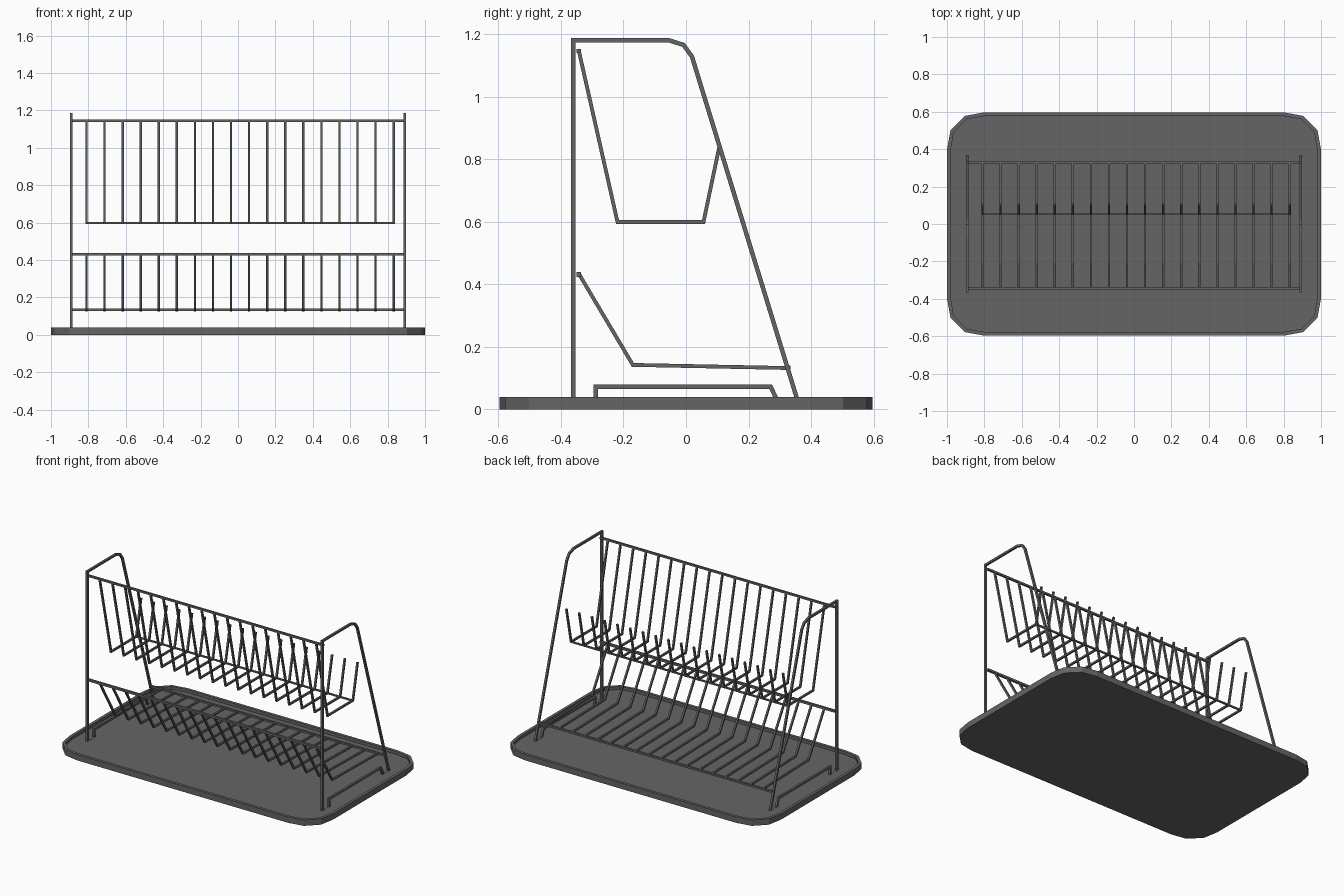
import bpy, bmesh, math
from mathutils import Vector

if "Cube" in bpy.data.objects:
    bpy.data.objects.remove(bpy.data.objects["Cube"])

WIRE = 0.0065   # half thickness of the square wire

# Dark grey coated metal
dark = bpy.data.materials.new("dark_grey")
dark.diffuse_color = (0.13, 0.13, 0.13, 1)
dark.use_nodes = True
dark.node_tree.nodes["Principled BSDF"].inputs["Base Color"].default_value = dark.diffuse_color


def finish(bm, name):
    bmesh.ops.recalc_face_normals(bm, faces=bm.faces[:])
    me = bpy.data.meshes.new(name)
    bm.to_mesh(me)
    bm.free()
    me.materials.append(dark)
    ob = bpy.data.objects.new(name, me)
    bpy.context.collection.objects.link(ob)
    return ob


def wire(name, path, x, closed=False, r=WIRE):
    """Square wire swept with mitred bends along a (y, z) path at constant x."""
    pts = [Vector(p) for p in path]
    n = len(pts)
    bm = bmesh.new()
    rings = []
    for i, p in enumerate(pts):
        before = p - pts[i - 1] if closed or i > 0 else pts[1] - p
        after = pts[(i + 1) % n] - p if closed or i < n - 1 else before
        a, b = before.normalized(), after.normalized()
        na, nb = Vector((-a.y, a.x)), Vector((-b.y, b.x))
        m = (na + nb).normalized()
        m = m * (r / max(m.dot(na), 0.4))
        rings.append([bm.verts.new((x + sx * r, p.x + s * m.x, p.y + s * m.y))
                      for sx, s in ((-1, -1), (1, -1), (1, 1), (-1, 1))])
    for i in range(n if closed else n - 1):
        q, t = rings[i], rings[(i + 1) % n]
        for k in range(4):
            j = (k + 1) % 4
            bm.faces.new((q[k], q[j], t[j], t[k]))
    if not closed:
        bm.faces.new(rings[0])
        bm.faces.new(rings[-1])
    return finish(bm, name)


def rail(name, x0, x1, y, z, r=WIRE):
    bm = bmesh.new()
    bmesh.ops.create_cube(bm, size=1)
    for v in bm.verts:
        v.co = ((x0 + x1) / 2 + v.co.x * (x1 - x0), y + v.co.y * 2 * r, z + v.co.z * 2 * r)
    return finish(bm, name)


def rod_row(name, path):
    ob = wire(name, path, -0.81, r=0.006)
    arr = ob.modifiers.new("row", 'ARRAY')
    arr.count = 18
    arr.use_relative_offset = False
    arr.use_constant_offset = True
    arr.constant_offset_displace = (0.0966, 0, 0)


# Drip tray: plate with slightly squared round corners and a recessed floor
def tray_ring(bm, inset, z):
    ring = []
    for q, (cx, cy) in enumerate(((0.8, 0.397), (-0.8, 0.397), (-0.8, -0.397), (0.8, -0.397))):
        for k, radius in enumerate((0.2, 0.209, 0.209, 0.2)):
            a = math.radians(q * 90 + k * 30)
            r = radius - inset
            ring.append(bm.verts.new((cx + r * math.cos(a), cy + r * math.sin(a), z)))
    return ring


bm = bmesh.new()
rings = [tray_ring(bm, i, z) for i, z in ((0, 0), (0, 0.04), (0.02, 0.04), (0.02, 0.02))]
for a, b in zip(rings, rings[1:]):
    for k in range(16):
        bm.faces.new((a[k], a[k - 1], b[k - 1], b[k]))
bm.faces.new(rings[0])
bm.faces.new(rings[-1])
finish(bm, "drip_tray")

# Side frames: closed wire loop with a raised foot, mirrored
frame = wire("side_frames", [
    (-0.36, 0.014), (-0.36, 1.18), (-0.055, 1.18), (-0.008, 1.165), (0.019, 1.128),
    (0.361, 0.014), (0.298, 0.014), (0.271, 0.072), (-0.288, 0.072), (-0.288, 0.014)],
    0.891, closed=True, r=0.007)
frame.modifiers.new("mirror", 'MIRROR')

# Long rails
rail("upper_front_rail", -0.89, 0.89, -0.343, 1.145)
rail("lower_front_rail", -0.89, 0.89, -0.343, 0.431, 0.0075)
rail("lower_back_rail", -0.89, 0.89, 0.327, 0.133)
rail("upper_shelf_rail", -0.815, 0.838, 0.055, 0.598, 0.005)

# Plate divider rods
rod_row("upper_rods", [(-0.343, 1.148), (-0.219, 0.599), (0.056, 0.599), (0.107, 0.842)])
rod_row("lower_rods", [(-0.343, 0.434), (-0.17, 0.142), (0.327, 0.132)])
